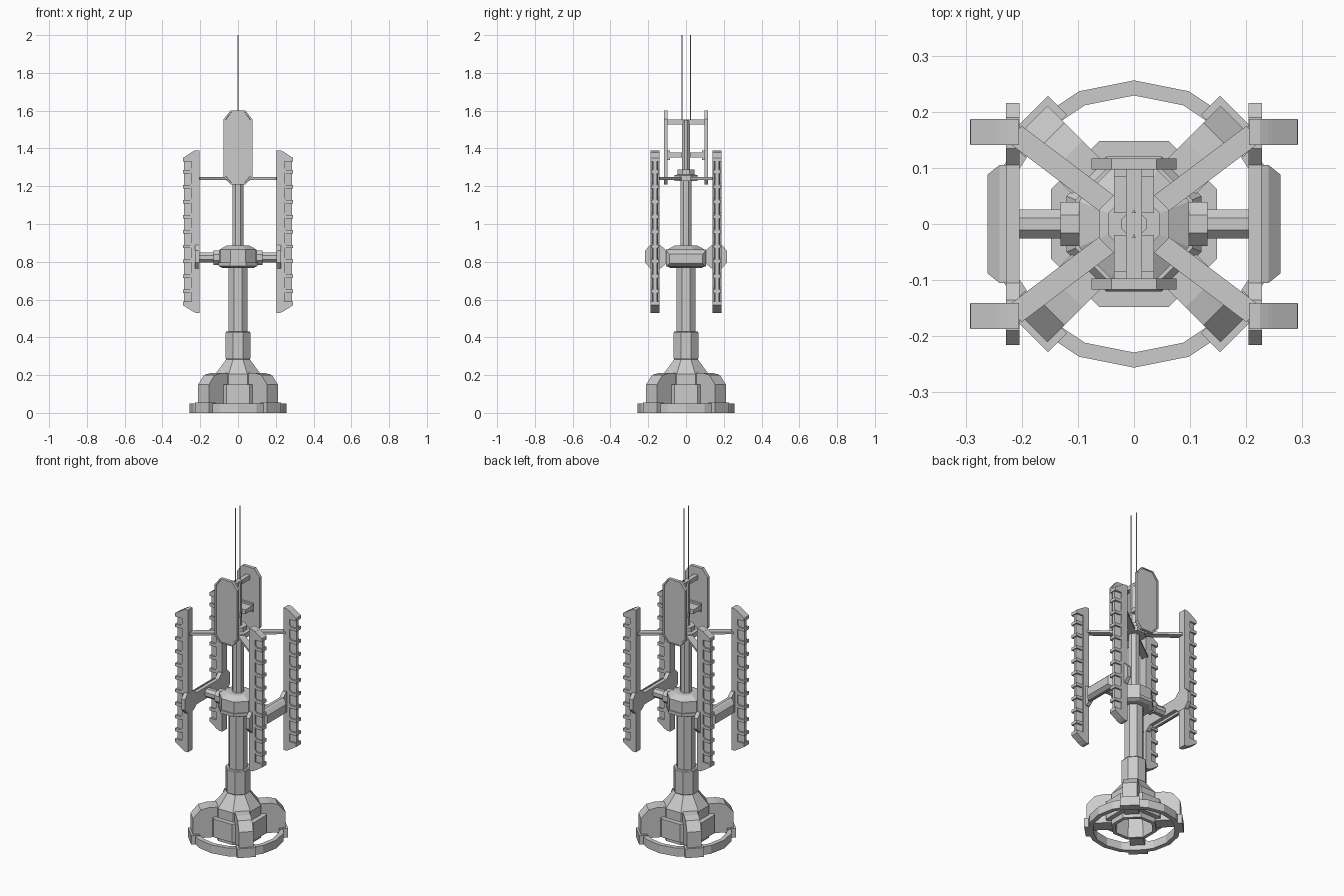
import bpy, bmesh, math
from mathutils import Matrix, Vector

if "Cube" in bpy.data.objects:
    bpy.data.objects.remove(bpy.data.objects["Cube"])


def finish(name, bm, mat=None):
    if mat:
        bm.transform(mat)
    bmesh.ops.recalc_face_normals(bm, faces=bm.faces)
    me = bpy.data.meshes.new(name)
    bm.to_mesh(me)
    bm.free()
    ob = bpy.data.objects.new(name, me)
    bpy.context.collection.objects.link(ob)
    return ob


def loft(name, rings, mat=None, closed=False):
    """Skin a list of equal-length rings; cap the ends unless closed."""
    bm = bmesh.new()
    vs = [[bm.verts.new(p) for p in r] for r in rings]
    n = len(vs[0])
    pairs = list(zip(vs, vs[1:])) + ([(vs[-1], vs[0])] if closed else [])
    for a, b in pairs:
        for i in range(n):
            j = (i + 1) % n
            bm.faces.new((a[i], a[j], b[j], b[i]))
    if not closed:
        bm.faces.new(vs[0])
        bm.faces.new(vs[-1])
    return finish(name, bm, mat)


def lathe(name, prof, n=8, flat=True, mat=None, closed=False):
    """Revolve (radius, z); with flat=True the radius is to the flat sides."""
    k, o = (1 / math.cos(math.pi / n), math.pi / n) if flat else (1, 0)
    return loft(name, [[(r * k * math.cos(o + i * math.tau / n),
                         r * k * math.sin(o + i * math.tau / n), z) for i in range(n)]
                       for r, z in prof], mat, closed)


def prism(name, pts, axis, lo, hi, mat=None):
    """Extrude a 2D outline along an axis."""
    put = {'x': lambda p, d: (d, p[0], p[1]), 'y': lambda p, d: (p[0], d, p[1]),
           'z': lambda p, d: (p[0], p[1], d)}[axis]
    return loft(name, [[put(p, d) for p in pts] for d in (lo, hi)], mat)


def rect(a, b, c, d):
    return [(a, c), (b, c), (b, d), (a, d)]


def box(name, x0, x1, y0, y1, z0, z1, mat=None):
    return prism(name, rect(x0, x1, y0, y1), 'z', z0, z1, mat)


def turn(deg):
    return Matrix.Rotation(math.radians(deg), 4, 'Z')


# Base: ring, hollow central drum with cone
lathe("base_ring", [(.229, 0), (.256, 0), (.256, .05), (.229, .05)], 16, False,
      turn(90), closed=True)
lathe("base_drum", [(.12, .01), (.12, .205), (.06, .287), (.04, .287), (.09, .2), (.1, .01)],
      closed=True)

# Four diagonal fins with ring clamps, and four drum panels between them
for i in range(4):
    m = turn(45 + 90 * i)
    prism("base_fin", [(.1, .03), (.258, .03), (.258, .15), (.215, .2), (.17, .21), (.1, .21)],
          'y', -.04, .04, m)
    box("ring_clamp", .222, .27, -.053, .053, 0, .056, m)
    prism("drum_panel", [(.1, -.08), (.13, -.08), (.148, -.062), (.148, .062), (.13, .08), (.1, .08)],
          'z', .04, .15, turn(90 * i))

# Column
lathe("column_collar", [(.06, .28), (.066, .29), (.066, .425), (.062, .43)])
lathe("column", [(.05, .42), (.05, .78)])

# Lower hub
lathe("hub_plate", [(.085, .768), (.104, .778), (.104, .797)])
lathe("hub_body", [(.098, .795), (.098, .865), (.06, .886), (.035, .886)])
box("hub_block", -.095, .095, -.045, .045, .785, .865)

# Mast, upper hub, antennas
lathe("mast", [(.03, .87), (.03, 1.25)])
lathe("mast_top", [(.022, 1.24), (.022, 1.55)])
lathe("upper_hub", [(.062, 1.228), (.062, 1.258), (.046, 1.262), (.046, 1.288)])
for s in (-1, 1):
    lathe("antenna", [(.004, 1.54), (.004, 2.0)], 3, False,
          Matrix.Translation((0, .022 * s, 0)) @ turn(90))

# Antenna panels (chamfered plates with a raised rim)
outline = [(-.04, 1.21), (.04, 1.21), (.076, 1.25), (.076, 1.555),
           (.04, 1.6), (-.04, 1.6), (-.076, 1.555), (-.076, 1.25)]


def inset(y, k, kz):
    return [(x * k, y, 1.405 + (z - 1.405) * kz) for x, z in outline]


for s in (-1, 1):
    loft("antenna_panel", [inset(.097 * s, 1, 1), inset(.117 * s, 1, 1),
                           inset(.117 * s, .88, .97), inset(.113 * s, .86, .965)])
    box("panel_arm_upper", -.014, .014, 0, .1 * s, 1.528, 1.554)
    box("panel_arm_lower", -.036, .036, .02 * s, .1 * s, 1.352, 1.378)
    # Arm feet against the panel
    box("panel_arm_foot", -.036, .036, .085 * s, .1 * s, 1.34, 1.39)

# Side arms carrying the fin stacks
to_x = Matrix.Rotation(math.pi / 2, 4, 'Y')
for s in (-1, 1):
    side = Matrix.Translation((0, 0, .822)) @ Matrix.Diagonal((s, 1, 1, 1)) @ to_x
    lathe("side_arm_collar", [(.039, .09), (.039, .131)], mat=side)
    lathe("side_arm", [(.026, .12), (.026, .21)], mat=side)
    # Crossbar widening into a hexagonal bracket at each end
    half = [(.105, .79), (.135, .765), (.19, .765), (.216, .795),
            (.216, .86), (.19, .888), (.135, .888), (.105, .86)]
    plate = half + [(-y, z) for y, z in reversed(half)]
    prism("bracket_plate", plate, 'x', .204 * s, .228 * s)
    rings = [[(x * s, y, z) for y, z in rect(-w, w, a, b)]
             for x, w, a, b in ((.226, .105, .775, .865), (.24, .105, .775, .86),
                                (.261, .088, .79, .84))]
    loft("crossbar_cover", rings)

# Four vertical fin stacks
for sx in (-1, 1):
    for sy in (-1, 1):
        m = Matrix.Translation((0, .164 * sy, 0)) @ Matrix.Diagonal((sx, 1, 1, 1))
        prism("stack_spine", [(.205, .53), (.225, .53), (.245, .54), (.245, 1.38), (.225, 1.39), (.205, 1.39)],
              'y', -.023, .023, m)
        core = [[(.24, -w, .545 - .005), (.285, -t, .575), (.285, -t, 1.345), (.24, -w, 1.38)]
                for w, t in ((.016, .01), (-.016, -.01))]
        loft("stack_core", core, m)
        # End caps at full thickness
        for z0, z1, z2 in ((.537, .57, .59), (1.383, 1.35, 1.33)):
            prism("stack_end", [(.24, z0), (.291, z1), (.291, z2), (.24, z2)], 'y', -.023, .023, m)
        # Hooked ribs along the outer edge
        for k in range(9):
            z = .645 + k * .079
            prism("stack_rib", [(.24, z + .026), (.255, z + .008), (.292, z + .008),
                                (.292, z - .01), (.25, z - .01), (.24, z + .008)],
                  'y', -.022, .022, m)

        # Diagonal strut from upper hub to stack
        d = Vector((.212 * sx, .16 * sy))
        box("upper_strut", .03, d.length, -.019, .019, 1.234, 1.248,
            turn(math.degrees(math.atan2(d.y, d.x))))
